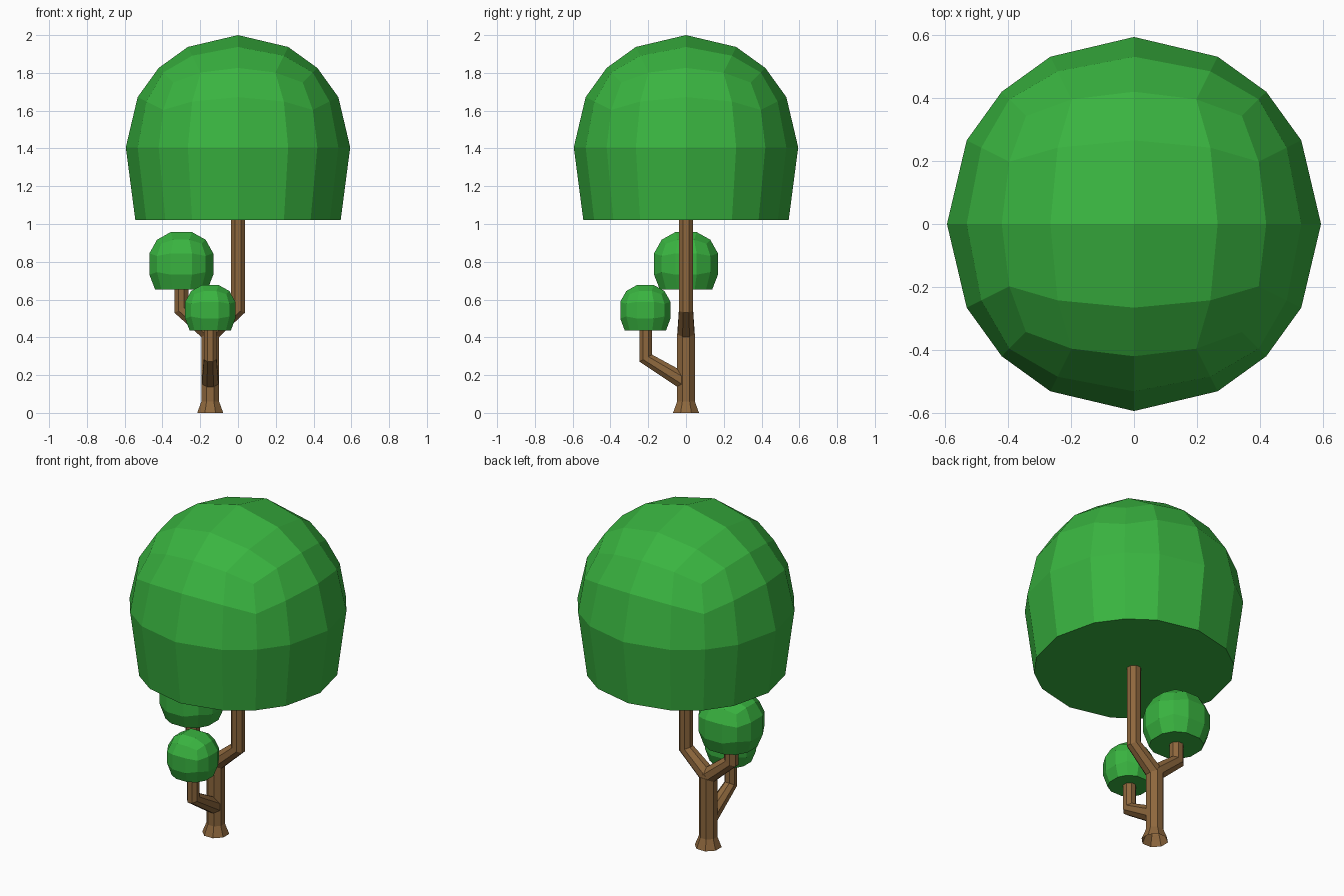
import bpy, bmesh, math
from mathutils import Vector

if "Cube" in bpy.data.objects:
    bpy.data.objects.remove(bpy.data.objects["Cube"])


def material(name, rgb):
    m = bpy.data.materials.new(name)
    m.diffuse_color = (*rgb, 1)
    m.use_nodes = True
    m.node_tree.nodes["Principled BSDF"].inputs["Base Color"].default_value = m.diffuse_color
    return m


BARK = material("bark", (0.27, 0.137, 0.047))
LEAF = material("leaves", (0.041, 0.456, 0.051))


def finish(bm, name, mat):
    bmesh.ops.recalc_face_normals(bm, faces=bm.faces)
    me = bpy.data.meshes.new(name)
    bm.to_mesh(me)
    bm.free()
    me.materials.append(mat)
    ob = bpy.data.objects.new(name, me)
    bpy.context.collection.objects.link(ob)
    return ob


def skin(bm, rings):
    """Join octagonal rings and cap the last one (bottom of the foot stays open)."""
    for a, b in zip(rings, rings[1:]):
        for i in range(len(a)):
            j = (i + 1) % len(a)
            bm.faces.new((a[i], a[j], b[j], b[i]))
    bm.faces.new(rings[-1])


def octagon(centre, apothem):
    r = apothem / math.cos(math.pi / 8)
    return [Vector(centre) + Vector((r * math.cos(a), r * math.sin(a), 0))
            for a in [math.pi / 8 + i * math.pi / 4 for i in range(8)]]


def branch(name, path, apothem, flare):
    """Mitred octagonal tube, from its vertical top down to a flared end in the trunk."""
    bm = bmesh.new()
    pts = [Vector(p) for p in path]
    ring = octagon(pts[0], apothem)
    rings = [[bm.verts.new(v) for v in ring]]
    for k in range(1, len(pts)):
        last = k == len(pts) - 1
        d = (pts[k] - pts[k - 1]).normalized()
        n = d if last else d + (pts[k + 1] - pts[k]).normalized()
        ring = [v + d * ((pts[k] - v).dot(n) / d.dot(n)) for v in ring]
        if last:
            ring = [pts[k] + (v - pts[k]) * flare for v in ring]
        rings.append([bm.verts.new(v) for v in ring])
    skin(bm, rings)
    return finish(bm, name, BARK)


def foliage(name, centre, radius, cuts, bottom, taper):
    """Cube-sphere whose underside is replaced by a tapered skirt and flat base."""
    bm = bmesh.new()
    bmesh.ops.create_cube(bm, size=2)
    bmesh.ops.subdivide_edges(bm, edges=bm.edges[:], cuts=cuts, use_grid_fill=True)
    # keep the rows down to the equator (or the first row below it)
    low = 0 if cuts % 2 else -1 / (cuts + 1)
    drop = [v for v in bm.verts if v.co.z < low - 0.01]
    bmesh.ops.delete(bm, geom=drop, context='VERTS')
    for v in bm.verts:
        v.co = v.co.normalized() * radius + Vector(centre)
    rim = [e for e in bm.edges if e.is_boundary]
    new = bmesh.ops.extrude_edge_only(bm, edges=rim)["geom"]
    for v in new:
        if isinstance(v, bmesh.types.BMVert):
            v.co.x = centre[0] + (v.co.x - centre[0]) * taper
            v.co.y = centre[1] + (v.co.y - centre[1]) * taper
            v.co.z = bottom
    base = [e for e in new if isinstance(e, bmesh.types.BMEdge) and e.is_boundary]
    bmesh.ops.contextual_create(bm, geom=base)
    return finish(bm, name, LEAF)


X = -0.147

# Trunk with flared foot
bm = bmesh.new()
skin(bm, [[bm.verts.new(v) for v in octagon((X, 0, z), r)]
          for z, r in ((0, 0.069), (0.06, 0.047), (0.42, 0.047))])
finish(bm, "trunk", BARK)

# Branches
branch("main_branch", [(0, 0, 1.04), (0, 0, 0.548), (X, 0, 0.42)], 0.037, 1.22)
branch("left_branch", [(-0.30, 0, 0.68), (-0.30, 0, 0.548), (X, 0, 0.42)], 0.037, 1.22)
branch("front_branch", [(X, -0.213, 0.46), (X, -0.213, 0.29), (X, 0, 0.16)], 0.033, 1.35)

# Foliage
foliage("main_canopy", (0, 0, 1.406), 0.594, 3, 1.02, 0.915)
foliage("left_foliage", (-0.30, 0, 0.788), 0.187, 2, 0.653, 0.82)
foliage("front_foliage", (X, -0.215, 0.544), 0.147, 2, 0.436, 0.82)
